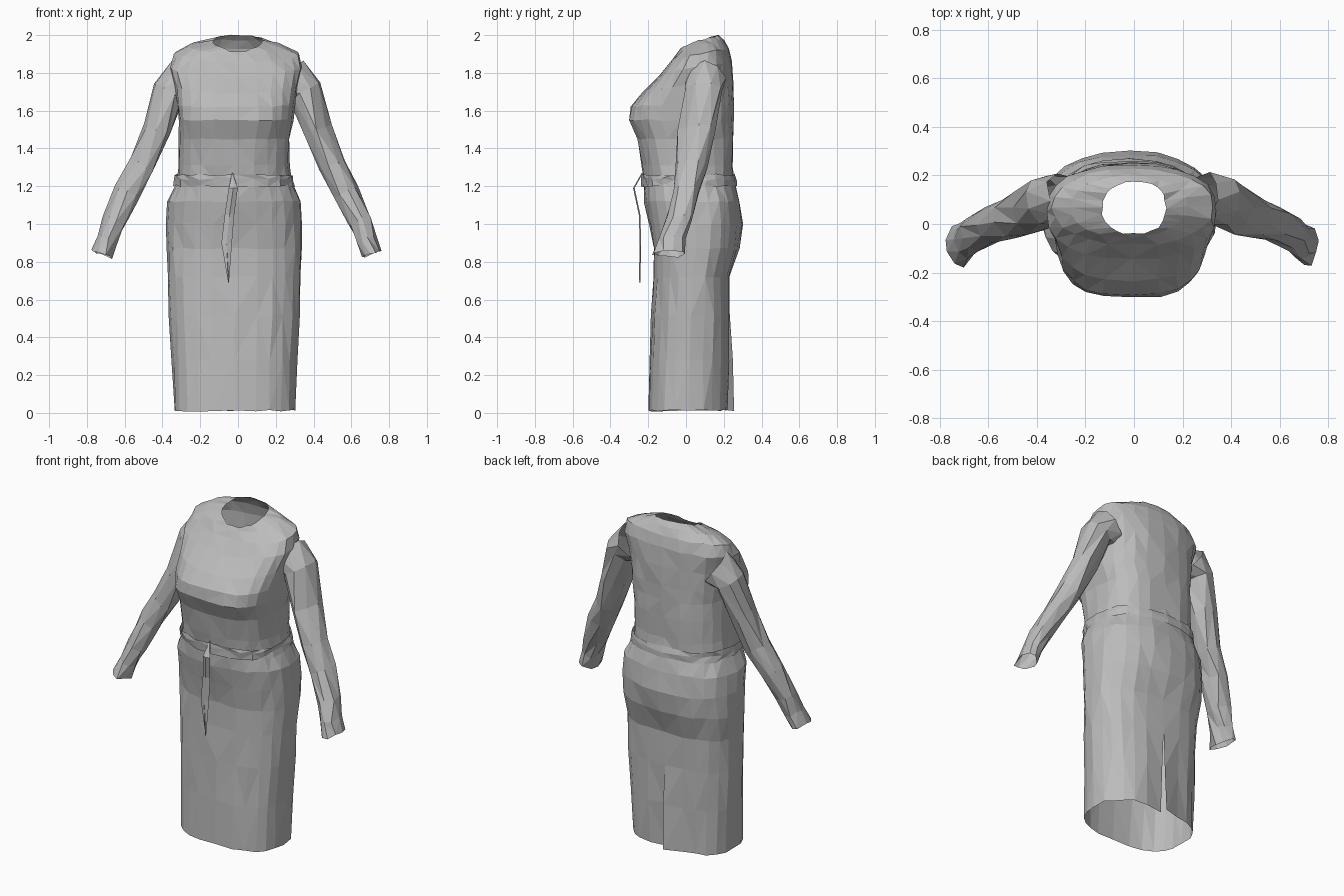
import bpy, bmesh, math, random
from mathutils import Vector

random.seed(4)
if "Cube" in bpy.data.objects:
    bpy.data.objects.remove(bpy.data.objects["Cube"], do_unlink=True)

# Plain grey cloth
cloth = bpy.data.materials.new("grey_cloth")
cloth.use_nodes = True
GREY = (0.5, 0.5, 0.5, 1)
cloth.diffuse_color = GREY
cloth.node_tree.nodes["Principled BSDF"].inputs["Base Color"].default_value = GREY


def loft(name, rings, closed=False, jitter=0.0):
    """Skin a list of point rings into a faceted cloth surface."""
    bm = bmesh.new()
    rows = [[bm.verts.new(p) for p in ring] for ring in rings]
    n = len(rows[0])
    for a, b in zip(rows, rows[1:]):
        for i in range(n if closed else n - 1):
            j = (i + 1) % n
            bm.faces.new((a[i], a[j], b[j], b[i]))
    bmesh.ops.remove_doubles(bm, verts=bm.verts, dist=0.0005)
    for v in bm.verts:
        v.co += Vector([random.uniform(-jitter, jitter) for _ in range(3)])
    bmesh.ops.recalc_face_normals(bm, faces=bm.faces)
    bmesh.ops.triangulate(bm, faces=bm.faces)
    mesh = bpy.data.meshes.new(name)
    bm.to_mesh(mesh)
    bm.free()
    mesh.materials.append(cloth)
    obj = bpy.data.objects.new(name, mesh)
    bpy.context.collection.objects.link(obj)
    return obj


def power(v, p):
    return math.copysign(abs(v) ** p, v)


def body_ring(zf, zb, w, yf, yb, p, cx=-0.02, vent=0.0, n=24):
    """Rounded section starting and ending at the back centre seam."""
    pts = []
    for i in range(n + 1):
        t = 2 * math.pi * i / n
        u = (1 + power(math.cos(t), p)) / 2
        pts.append(Vector((cx + w * power(math.sin(t), p),
                           yf + (yb - yf) * u,
                           zf + (zb - zf) * u ** 0.6)))
    # The open vent: one edge tucks in, the other stands out
    pts[0].y -= vent * 0.8
    pts[-1].y += vent
    return pts


# Skirt and bodice: front height, back height, half width, front, back, squareness
body = [
    body_ring(0.01, 0.015, 0.32, -0.20, 0.23, 0.78, vent=0.025),
    body_ring(0.28, 0.28, 0.33, -0.19, 0.23, 0.78, vent=0.014),
    body_ring(0.52, 0.52, 0.343, -0.183, 0.23, 0.78),
    body_ring(0.72, 0.72, 0.352, -0.175, 0.235, 0.8),
    body_ring(0.87, 0.87, 0.36, -0.175, 0.28, 0.82),
    body_ring(1.0, 1.0, 0.36, -0.20, 0.30, 0.85),
    body_ring(1.12, 1.12, 0.352, -0.22, 0.285, 0.82),
    body_ring(1.22, 1.22, 0.305, -0.222, 0.255, 0.78),
    body_ring(1.31, 1.31, 0.295, -0.235, 0.25, 0.75),
    body_ring(1.45, 1.45, 0.295, -0.26, 0.25, 0.72),
    body_ring(1.55, 1.55, 0.305, -0.302, 0.25, 0.7, -0.01),
    body_ring(1.62, 1.63, 0.31, -0.295, 0.25, 0.72, -0.01),
    body_ring(1.69, 1.75, 0.325, -0.235, 0.25, 0.8, -0.01),
    body_ring(1.78, 1.86, 0.35, -0.145, 0.245, 0.85, -0.01),
    body_ring(1.85, 1.93, 0.33, -0.085, 0.225, 0.9, -0.005),
    body_ring(1.89, 1.975, 0.24, -0.055, 0.2, 0.95),
    body_ring(1.91, 2.0, 0.133, -0.04, 0.175, 0.9, 0.0),
]
loft("dress_body", body, jitter=0.005)

# Gathered waistband
loft("waistband", [
    body_ring(1.2, 1.2, 0.318, -0.232, 0.266, 0.8),
    body_ring(1.235, 1.235, 0.312, -0.234, 0.264, 0.78),
    body_ring(1.262, 1.262, 0.31, -0.238, 0.262, 0.76),
], jitter=0.007)

# Sleeve sections: centre, radius across, radius in depth
SLEEVE = [
    ((0.27, 0.10, 1.76), 0.125, 0.11),
    ((0.355, 0.09, 1.70), 0.088, 0.105),
    ((0.42, 0.06, 1.50), 0.075, 0.098),
    ((0.50, 0.03, 1.31), 0.072, 0.085),
    ((0.575, 0.0, 1.17), 0.07, 0.075),
    ((0.645, -0.04, 1.02), 0.06, 0.068),
    ((0.68, -0.07, 0.92), 0.05, 0.07),
    ((0.71, -0.09, 0.84), 0.052, 0.085),
]


def sleeve(name, side, shift, n=9):
    centres = [Vector(s[0]) for s in SLEEVE]
    rings = []
    for k, (c, (_, r, ry)) in enumerate(zip(centres, SLEEVE)):
        d = centres[min(k + 1, len(centres) - 1)] - centres[max(k - 1, 0)]
        across = Vector((-d.z, 0, d.x)).normalized()
        depth = Vector((across.z * 0.3, 1, 0)).normalized()
        ring = []
        for i in range(n):
            t = 2 * math.pi * (i + 0.5 * (k % 2)) / n
            p = c + across * r * math.cos(t) + depth * ry * math.sin(t)
            ring.append(Vector((p.x * side + shift, p.y, p.z)))
        rings.append(ring)
    return loft(name, rings, closed=True, jitter=0.009)


sleeve("left_sleeve", 1, 0.0)
sleeve("right_sleeve", -1, -0.01)

# Hanging belt tie: left edge, ridge and right edge at each height
TIE = [(1.27, -0.03, 0.002, -0.235), (1.19, -0.025, 0.024, -0.28),
       (1.05, -0.045, 0.025, -0.25), (0.9, -0.06, 0.028, -0.245),
       (0.69, -0.05, 0.002, -0.25)]
loft("belt_tie", [[(x - w, y + 0.008, z), (x, y, z), (x + w, y + 0.008, z)]
                  for z, x, w, y in TIE])
